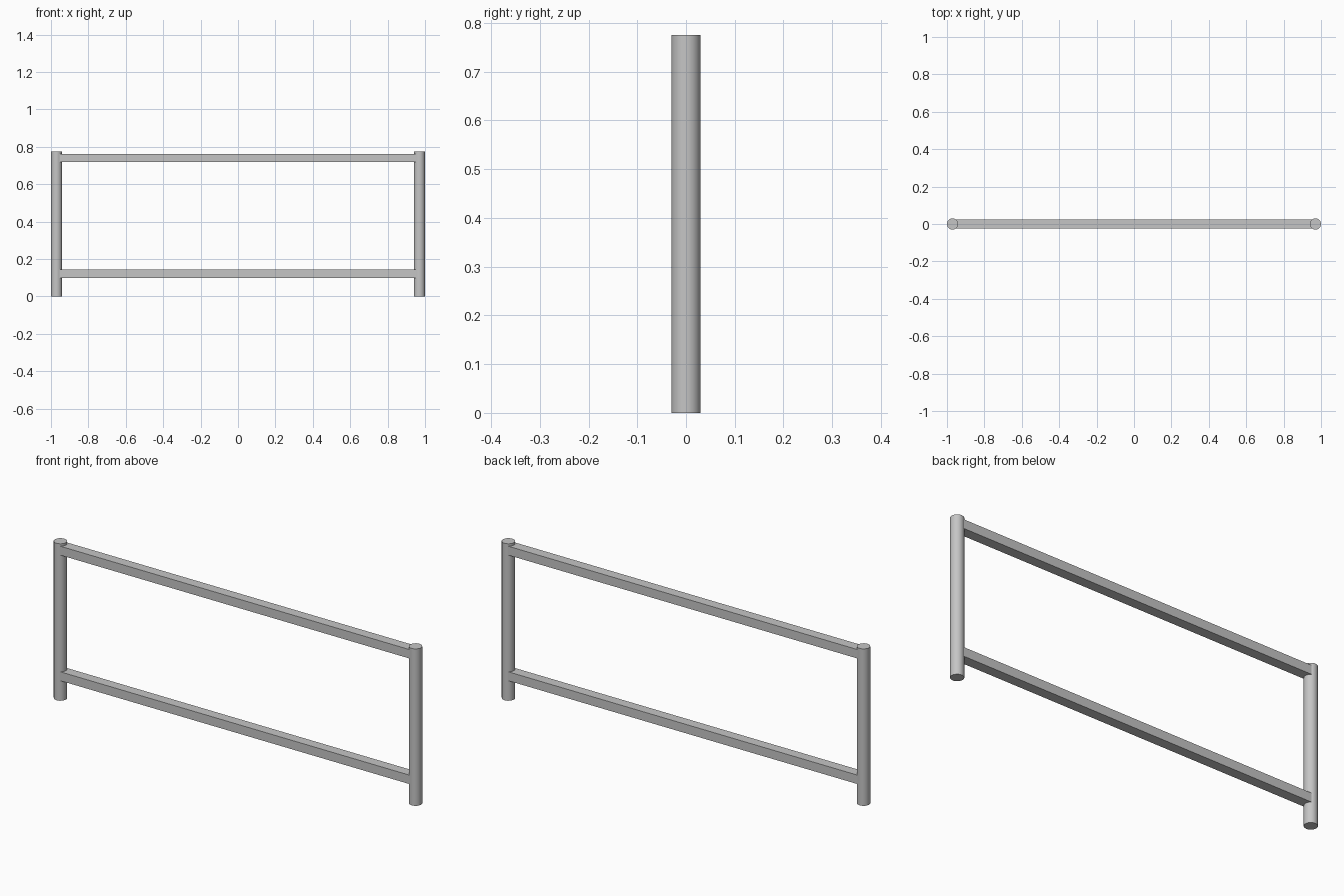
import bpy

if "Cube" in bpy.data.objects:
    bpy.data.objects.remove(bpy.data.objects["Cube"])

POST_X, POST_R, POST_H = 0.97, 0.03, 0.775
RAIL_W, RAIL_H = 0.05, 0.044

grey = bpy.data.materials.new("light_grey_metal")
grey.diffuse_color = (0.56, 0.56, 0.56, 1)
grey.use_nodes = True
grey.node_tree.nodes["Principled BSDF"].inputs["Base Color"].default_value = grey.diffuse_color


def finish(name):
    ob = bpy.context.object
    ob.name = name
    ob.data.materials.append(grey)
    return ob


# Round end posts
for side, sx in (("left", -1), ("right", 1)):
    bpy.ops.mesh.primitive_cylinder_add(
        vertices=24, radius=POST_R, depth=POST_H,
        location=(sx * POST_X, 0, POST_H / 2))
    finish(side + "_post")
    bpy.ops.object.shade_smooth_by_angle()

# Rectangular rails, with their ends set inside the posts
for level, z in (("lower", 0.121), ("upper", 0.741)):
    bpy.ops.mesh.primitive_cube_add(size=1, location=(0, 0, z))
    rail = finish(level + "_rail")
    rail.scale = (2 * POST_X, RAIL_W, RAIL_H)
    bpy.ops.object.transform_apply(location=False, rotation=False, scale=True)
